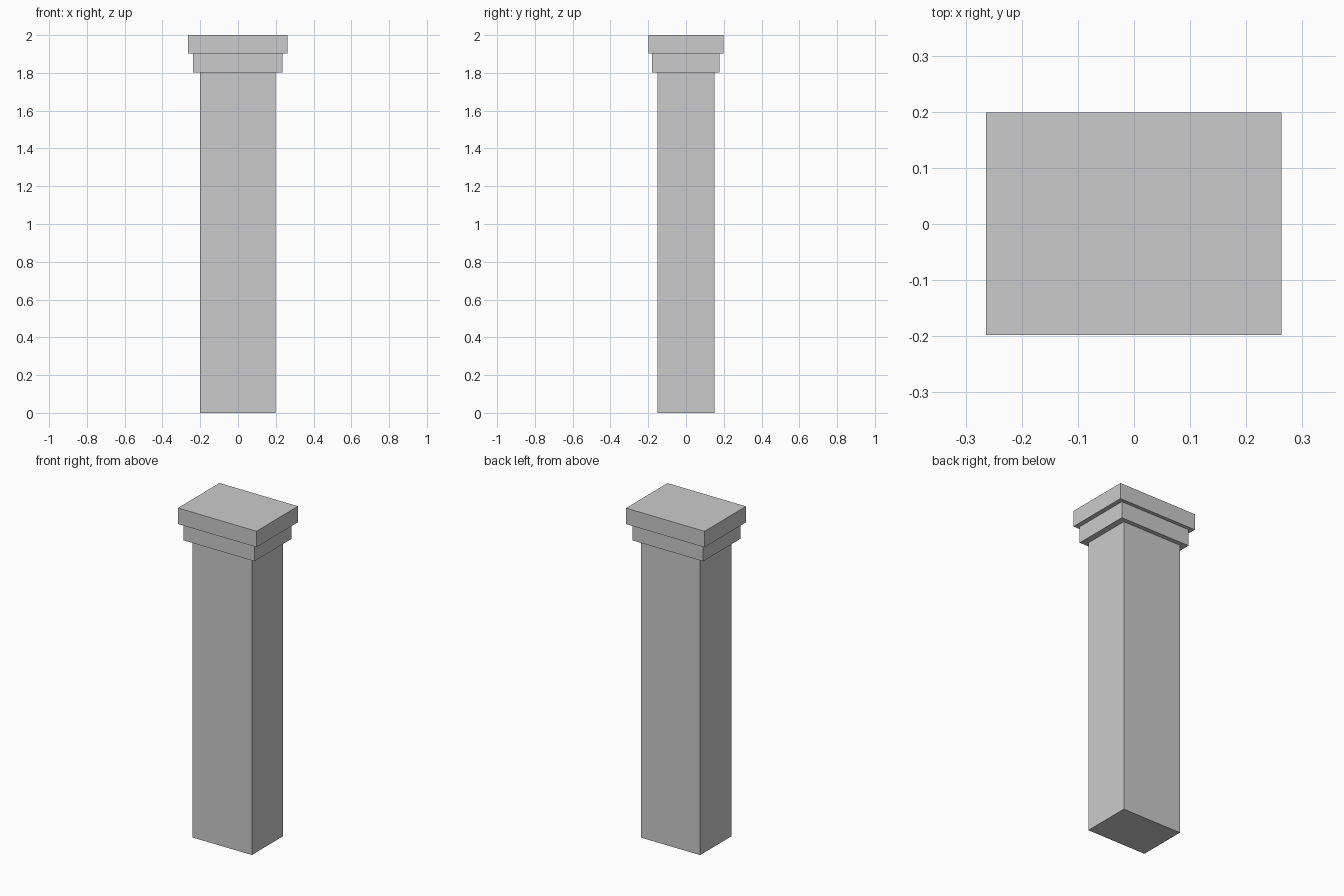
import bpy

if "Cube" in bpy.data.objects:
    bpy.data.objects.remove(bpy.data.objects["Cube"])


def block(name, x0, x1, y0, y1, z0, z1):
    """Axis-aligned block given by its extents."""
    bpy.ops.mesh.primitive_cube_add(
        size=1, location=((x0 + x1) / 2, (y0 + y1) / 2, (z0 + z1) / 2))
    ob = bpy.context.object
    ob.name = name
    ob.scale = (x1 - x0, y1 - y0, z1 - z0)
    bpy.ops.object.transform_apply(location=False, rotation=False, scale=True)
    return ob


# Plain rectangular shaft
block("pillar_shaft", -0.2, 0.198, -0.15, 0.15, 0.0, 1.803)
# Lower step of the capital
block("capital_lower_step", -0.239, 0.235, -0.179, 0.177, 1.803, 1.903)
# Top slab of the capital
block("capital_top_slab", -0.264, 0.263, -0.198, 0.199, 1.903, 2.0)
